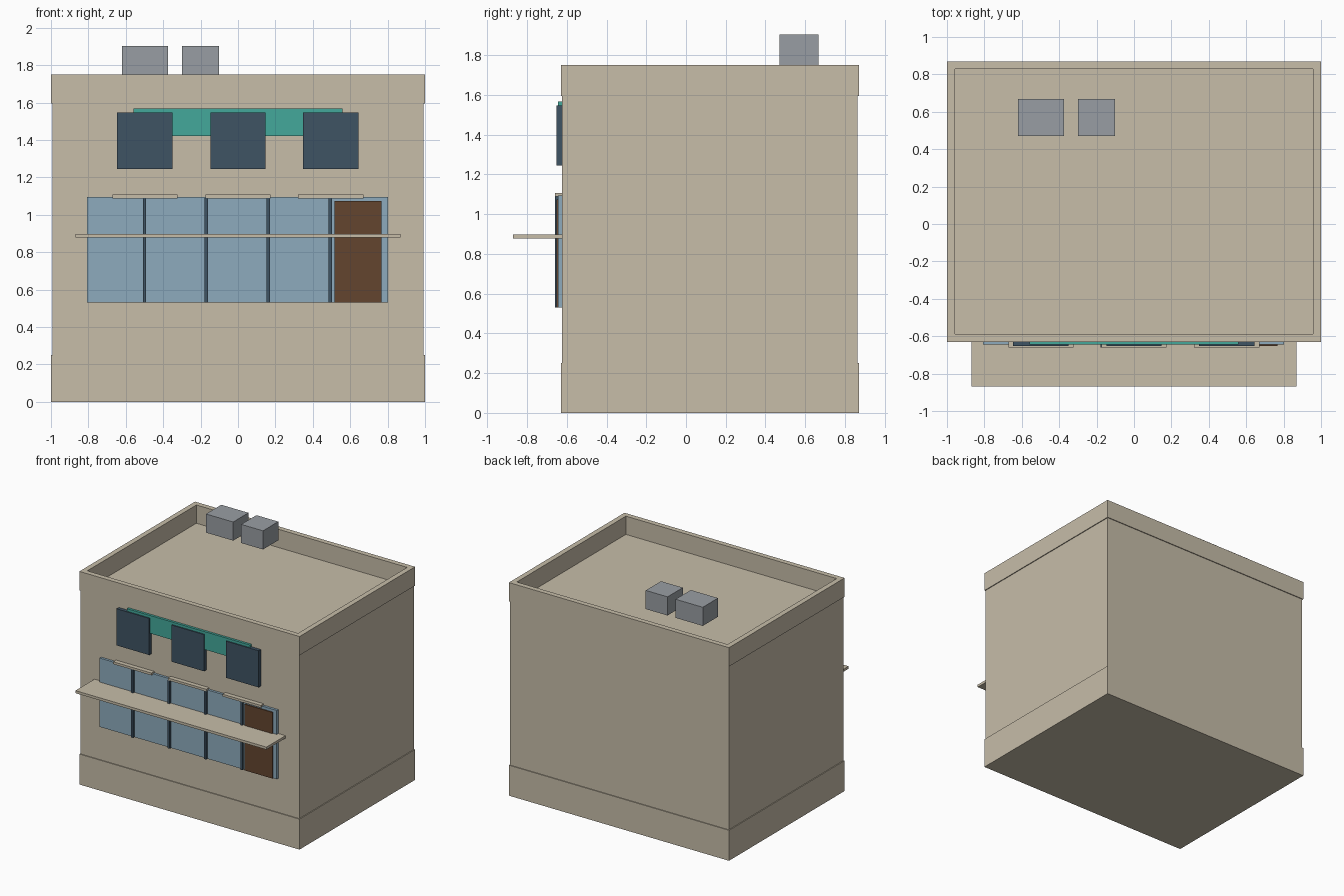
import bpy
import bmesh

cube = bpy.data.objects.get("Cube")
if cube:
    bpy.data.objects.remove(cube, do_unlink=True)


def material(name, rgb):
    """Flat material from 0-255 sRGB values."""
    linear = [((c / 255 + 0.055) / 1.055) ** 2.4 for c in rgb]
    mat = bpy.data.materials.new(name)
    mat.use_nodes = True
    mat.diffuse_color = (*linear, 1)
    bsdf = next(n for n in mat.node_tree.nodes if n.type == "BSDF_PRINCIPLED")
    bsdf.inputs["Base Color"].default_value = (*linear, 1)
    return mat


stone = material("beige_stone", (199, 189, 169))
glass = material("blue_glass", (141, 171, 189))
slate = material("dark_slate", (63, 83, 99))
teal = material("teal_paint", (67, 168, 155))
wood = material("brown_wood", (99, 69, 47))
metal = material("grey_metal", (153, 158, 163))


def box(name, mat, xs, ys, zs, recess=None):
    """Box from axis ranges; recess = (rim width, depth) hollows the top."""
    bm = bmesh.new()
    bmesh.ops.create_cube(bm, size=1)
    for v in bm.verts:
        for i, (lo, hi) in enumerate((xs, ys, zs)):
            v.co[i] = hi if v.co[i] > 0 else lo
    bm.normal_update()
    if recess:
        rim, depth = recess
        top = max(bm.faces, key=lambda f: f.calc_center_median().z)
        bmesh.ops.inset_region(bm, faces=[top], thickness=rim)
        floor = bmesh.ops.extrude_face_region(bm, geom=[top])
        bmesh.ops.delete(bm, geom=[top], context="FACES_ONLY")
        for v in floor["geom"]:
            if isinstance(v, bmesh.types.BMVert):
                v.co.z -= depth
        bmesh.ops.recalc_face_normals(bm, faces=bm.faces)
    mesh = bpy.data.meshes.new(name)
    bm.to_mesh(mesh)
    bm.free()
    mesh.materials.append(mat)
    obj = bpy.data.objects.new(name, mesh)
    bpy.context.collection.objects.link(obj)
    return obj


# Building shell: plinth, walls, parapet with sunken roof
FRONT, BACK, STEP = -0.63, 0.87, 0.007
WALL = FRONT + STEP
box("plinth", stone, (-1, 1), (FRONT, BACK), (0, 0.25))
box("walls", stone, (STEP - 1, 1 - STEP), (WALL, BACK - STEP), (0.24, 1.597))
box("parapet_roof", stone, (-1, 1), (FRONT, BACK), (1.595, 1.75), recess=(0.06, 0.15))


def front_part(name, mat, x, width, zs, face):
    """Piece fixed to the front wall, reaching out to y = face."""
    return box(name, mat, (x - width / 2, x + width / 2), (face, WALL + 0.01), zs)


# Shopfront glazing, mullions, door and canopy
front_part("shop_window", glass, -0.003, 1.61, (0.53, 1.095), -0.643)
for i in range(4):
    front_part(f"mullion_{i + 1}", slate, -0.5 + i * 0.331, 0.018, (0.53, 1.09), -0.66)
front_part("door", wood, 0.642, 0.252, (0.53, 1.073), -0.652)
front_part("canopy", stone, 0, 1.735, (0.877, 0.898), -0.87)

# Upper windows, their sills and the sign band
front_part("sign_band", teal, 0, 1.12, (1.42, 1.567), -0.643)
for side, x in (("right", -0.498), ("middle", 0), ("left", 0.496)):
    front_part(f"{side}_upper_window", slate, x, 0.296, (1.245, 1.546), -0.652)
    front_part(f"{side}_sill", stone, x, 0.348, (1.088, 1.107), -0.66)

# Rooftop units
for name, xs in (("large_roof_unit", (-0.62, -0.373)), ("small_roof_unit", (-0.3, -0.102))):
    box(name, metal, xs, (0.47, 0.668), (1.75, 1.903))
